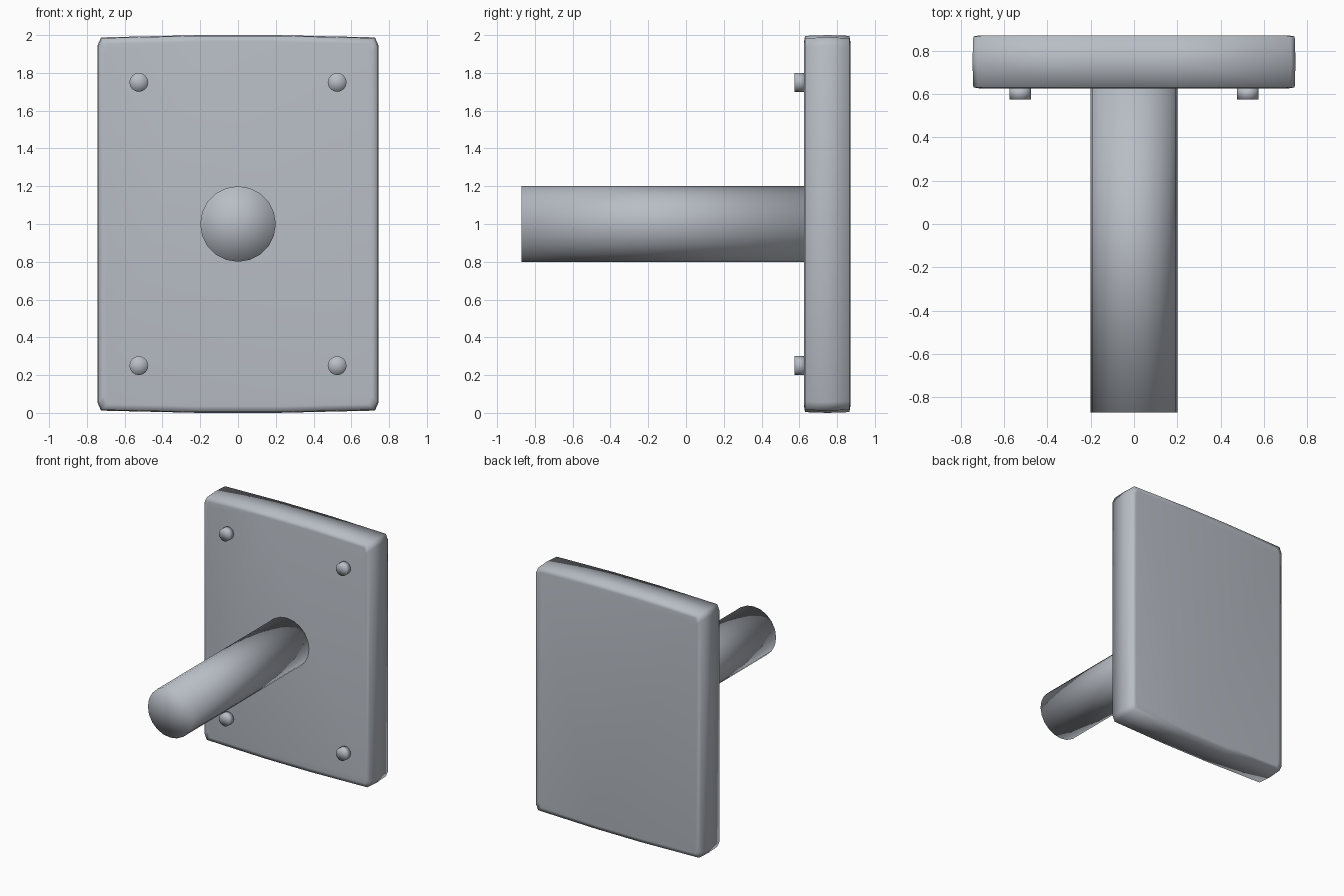
import bpy, bmesh, math
from mathutils import Matrix, Vector

cube = bpy.data.objects.get("Cube")
if cube:
    bpy.data.objects.remove(cube, do_unlink=True)

steel = bpy.data.materials.new("brushed steel grey")
steel.use_nodes = True
colour = (0.48, 0.51, 0.56, 1)
steel.diffuse_color = colour
steel.node_tree.nodes["Principled BSDF"].inputs["Base Color"].default_value = colour


def finish(name, bm):
    bmesh.ops.recalc_face_normals(bm, faces=bm.faces)
    for f in bm.faces:
        f.smooth = True
    mesh = bpy.data.meshes.new(name)
    bm.to_mesh(mesh)
    bm.free()
    mesh.materials.append(steel)
    obj = bpy.data.objects.new(name, mesh)
    bpy.context.collection.objects.link(obj)
    return obj


def rod(name, x, z, radius, y0, y1, sides):
    """Smooth rod running along y, with fanned end caps."""
    bm = bmesh.new()
    place = Matrix.Translation((x, (y0 + y1) / 2, z)) @ Matrix.Rotation(math.pi / 2, 4, 'X')
    bmesh.ops.create_cone(bm, cap_ends=True, cap_tris=True, segments=sides,
                          radius1=radius, radius2=radius, depth=y1 - y0, matrix=place)
    return finish(name, bm)


# Wall plate: a clipped-corner outline swept through rings from front to back
quarter = [(0.745, 0.94), (0.725, 0.985), (0.2, 0.997)]
outline = quarter + [(-x, z) for x, z in reversed(quarter)]
outline += [(-x, -z) for x, z in outline]
rings = [(0.625, 0.035), (0.63, 0.004), (0.75, 0), (0.865, 0.004), (0.87, 0.035)]

bm = bmesh.new()
loops = []
for y, inset in rings:
    loops.append([bm.verts.new((x * (1 - inset / 0.745), y, 1 + z * (1.003 - inset)))
                  for x, z in outline])
for a, b in zip(loops, loops[1:]):
    for i in range(len(a)):
        j = (i + 1) % len(a)
        bm.faces.new((a[i], a[j], b[j], b[i]))
bm.faces.new(loops[0])
bm.faces.new(loops[-1])
finish("wall_plate", bm)

# Peg projecting from the middle of the plate
rod("peg", 0, 1, 0.2, -0.87, 0.63, 20)

# Four corner bolts
for side, x in (("right", -0.525), ("left", 0.525)):
    for level, z in (("lower", 0.25), ("upper", 1.75)):
        rod(f"{level}_{side}_bolt", x, z, 0.05, 0.575, 0.63, 16)
